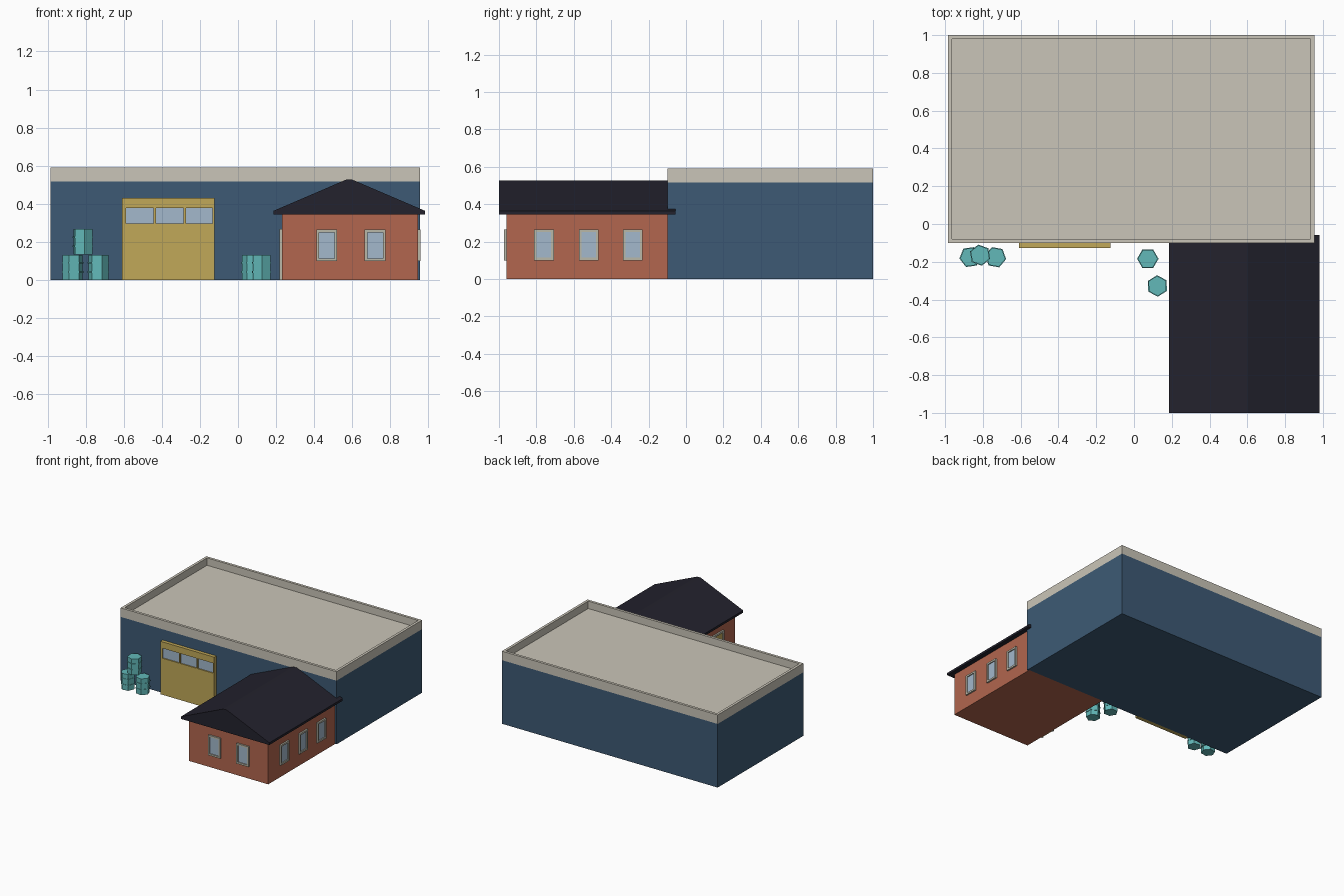
import bpy, bmesh, math
from mathutils import Matrix, Vector

if "Cube" in bpy.data.objects:
    bpy.data.objects.remove(bpy.data.objects["Cube"])


def mat(name, hexcode):
    def lin(c):
        c /= 255
        return c / 12.92 if c <= 0.04045 else ((c + 0.055) / 1.055) ** 2.4
    m = bpy.data.materials.new(name)
    m.diffuse_color = [lin(int(hexcode[i:i + 2], 16)) for i in (0, 2, 4)] + [1]
    m.use_nodes = True
    m.node_tree.nodes["Principled BSDF"].inputs["Base Color"].default_value = m.diffuse_color
    return m


BLUE = mat("blue wall", "3d5a75")
CREAM = mat("cream roof", "cac5b8")
BRICK = mat("brick red", "b2664e")
DARK = mat("dark roof", "23222d")
YELLOW = mat("yellow door", "c1a858")
GLASS = mat("pale glass", "a3b8cc")
FRAME = mat("grey frame", "bab8a8")
TEAL = mat("teal barrel", "62b8b8")


def add_box(bm, lo, hi, mi=0):
    lo, hi = Vector(lo), Vector(hi)
    size = hi - lo
    m = Matrix.Translation((lo + hi) / 2) @ Matrix.Diagonal((*size, 1))
    verts = bmesh.ops.create_cube(bm, size=1, matrix=m)["verts"]
    for f in {f for v in verts for f in v.link_faces}:
        f.material_index = mi


def finish(bm, name, mats):
    bmesh.ops.recalc_face_normals(bm, faces=bm.faces)
    me = bpy.data.meshes.new(name)
    bm.to_mesh(me)
    bm.free()
    for m in mats:
        me.materials.append(m)
    ob = bpy.data.objects.new(name, me)
    bpy.context.collection.objects.link(ob)
    return ob


# Warehouse: blue walls, cream parapet band and sunken flat roof
WALL_TOP = 0.517
bm = bmesh.new()
add_box(bm, (-0.985, -0.10, 0), (0.956, 1.0, WALL_TOP))
top = max(bm.faces, key=lambda f: f.calc_center_median().z)
top = bmesh.ops.extrude_face_region(bm, geom=[top])
cap = [g for g in top["geom"] if isinstance(g, bmesh.types.BMFace)]
for v in cap[0].verts:
    v.co.z = 0.59
for f in [f for f in bm.faces if all(abs(v.co.z - WALL_TOP) < 1e-5 for v in f.verts)]:
    bm.faces.remove(f)
bmesh.ops.inset_region(bm, faces=cap, thickness=0.03)
rim = bmesh.ops.extrude_face_region(bm, geom=cap)
floor = [g for g in rim["geom"] if isinstance(g, bmesh.types.BMFace)]
for v in floor[0].verts:
    v.co.z = 0.53
for f in cap:
    if f.is_valid:
        bm.faces.remove(f)
for f in bm.faces:
    f.material_index = int(f.calc_center_median().z > WALL_TOP)
finish(bm, "warehouse", [BLUE, CREAM])

# Brick office wing
X0, X1, Y0 = 0.232, 0.944, -0.96
bm = bmesh.new()
add_box(bm, (X0, Y0, 0), (X1, -0.09, 0.35))
finish(bm, "office_walls", [BRICK])

# Gable roof as a pentagon profile swept along y
bm = bmesh.new()
profile = [(0.186, 0.345), (0.982, 0.345), (0.982, 0.363),
           (0.60, 0.527), (0.568, 0.527), (0.186, 0.363)]
face = bm.faces.new([bm.verts.new((x, -1.0, z)) for x, z in profile])
ext = bmesh.ops.extrude_face_region(bm, geom=[face])
for v in ext["geom"]:
    if isinstance(v, bmesh.types.BMVert):
        v.co.y = -0.057
finish(bm, "office_roof", [DARK])


def framed_panel(name, pos, angle, w, z0, z1, panel, sill=True):
    """Frame of bars around a recessed panel, facing -y before turning."""
    t, d, h = 0.014, 0.013, w / 2
    bm = bmesh.new()
    base = z0 + t if sill else z0
    add_box(bm, (-h, -d, z0), (-h + t, 0.002, z1))
    add_box(bm, (h - t, -d, z0), (h, 0.002, z1))
    add_box(bm, (-h + t, -d, z1 - t), (h - t, 0.002, z1))
    if sill:
        add_box(bm, (-h + t, -d, z0), (h - t, 0.002, base))
    add_box(bm, (-h + t, -0.005, base), (h - t, 0.002, z1 - t), 1)
    ob = finish(bm, name, [FRAME, panel])
    ob.matrix_world = Matrix.Translation((*pos, 0)) @ Matrix.Rotation(angle, 4, "Z")


# Office windows on the front and both sides, plus a door on the left
for i, x in enumerate((0.466, 0.72)):
    framed_panel(f"front_window_{i}", (x, Y0), 0, 0.11, 0.10, 0.264, GLASS)
for i, y in enumerate((-0.76, -0.52, -0.285)):
    framed_panel(f"right_window_{i}", (X1, y), math.pi / 2, 0.106, 0.10, 0.264, GLASS)
    if i:
        framed_panel(f"left_window_{i}", (X0, y), -math.pi / 2, 0.106, 0.10, 0.264, GLASS)
framed_panel("office_door", (X0, -0.735), -math.pi / 2, 0.14, 0, 0.268, YELLOW, sill=False)

# Garage door: slab with rails around three recessed panes
DX0, DX1, DY = -0.608, -0.124, -0.128
ZA, ZB = 0.297, 0.378
bm = bmesh.new()
add_box(bm, (DX0, -0.115, 0), (DX1, -0.095, 0.43))
add_box(bm, (DX0, DY, 0), (DX1, -0.115, ZA))
add_box(bm, (DX0, DY, ZB), (DX1, -0.115, 0.43))
panes = [(-0.589, -0.443), (-0.431, -0.285), (-0.273, -0.133)]
edges = [DX0] + [x for p in panes for x in p] + [DX1]
for a, b in zip(edges[0::2], edges[1::2]):
    add_box(bm, (a, DY, ZA), (b, -0.115, ZB))
for a, b in panes:
    add_box(bm, (a, -0.119, ZA), (b, -0.114, ZB), 1)
finish(bm, "garage_door", [YELLOW, GLASS])


# Hexagonal barrels with two raised hoops
def barrel(name, x, y, z, turn):
    bm = bmesh.new()
    for r, lo, hi in ((0.053, 0, 0.132), (0.057, 0.038, 0.046), (0.057, 0.086, 0.094)):
        m = Matrix.Translation((0, 0, (lo + hi) / 2))
        bmesh.ops.create_cone(bm, cap_ends=True, segments=6, radius1=r, radius2=r,
                              depth=hi - lo, matrix=m)
    ob = finish(bm, name, [TEAL])
    ob.location = (x, y, z)
    ob.rotation_euler.z = math.radians(turn)


for i, b in enumerate([(-0.868, -0.175, 0, 38), (-0.733, -0.176, 0, 20),
                       (-0.815, -0.165, 0.135, 10), (0.073, -0.184, 0, 30),
                       (0.124, -0.328, 0, 2)]):
    barrel(f"barrel_{i}", *b)
